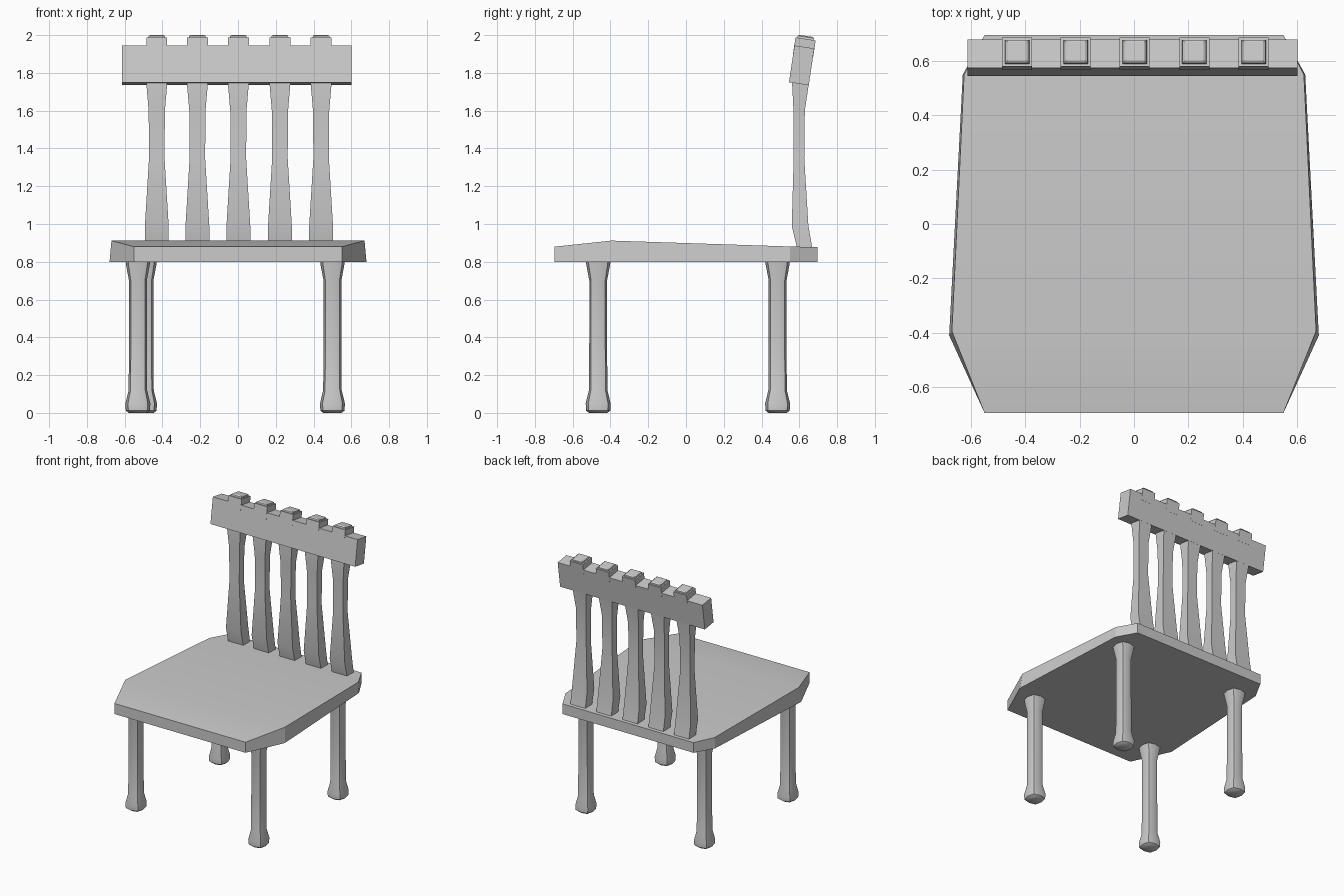
import bpy, bmesh, math
from mathutils import Matrix

if "Cube" in bpy.data.objects:
    bpy.data.objects.remove(bpy.data.objects["Cube"], do_unlink=True)

grey = bpy.data.materials.new("plain_grey")
grey.use_nodes = True
grey.diffuse_color = (0.6, 0.6, 0.6, 1)
grey.node_tree.nodes["Principled BSDF"].inputs["Base Color"].default_value = (0.6, 0.6, 0.6, 1)


def finish(bm, name, smooth=None):
    """Turn a bmesh into a named object in the chair colour."""
    bmesh.ops.recalc_face_normals(bm, faces=bm.faces)
    mesh = bpy.data.meshes.new(name)
    bm.to_mesh(mesh)
    bm.free()
    mesh.materials.append(grey)
    obj = bpy.data.objects.new(name, mesh)
    bpy.context.collection.objects.link(obj)
    if smooth:
        bpy.ops.object.select_all(action="DESELECT")
        obj.select_set(True)
        bpy.context.view_layer.objects.active = obj
        bpy.ops.object.shade_smooth_by_angle(angle=math.radians(smooth))
    return obj


def loft(bm, rings, caps=True):
    """Skin a stack of equal rings; returns the vertex rings."""
    loops = [[bm.verts.new(p) for p in ring] for ring in rings]
    for low, high in zip(loops, loops[1:]):
        for i in range(len(low)):
            j = (i + 1) % len(low)
            bm.faces.new((low[i], low[j], high[j], high[i]))
    if caps:
        bm.faces.new(loops[0])
        bm.faces.new(loops[-1])
    return loops


def rect(cx, cy, z, hx, hy):
    return [(cx + sx * hx, cy + sy * hy, z) for sx, sy in ((-1, -1), (1, -1), (1, 1), (-1, 1))]


# Seat: eight-cornered slab whose top rises to a ridge near the front
def outline(half):
    return half + [(-x, y, z) for x, y, z in reversed(half)]


bm = bmesh.new()
under = outline([(0.55, -0.695, 0.8), (0.68, -0.41, 0.8), (0.63, 0.55, 0.8), (0.55, 0.695, 0.8)])
upper = outline([(0.55, -0.695, 0.88), (0.67, -0.395, 0.912), (0.625, 0.55, 0.881), (0.55, 0.695, 0.877)])
bottom, top = loft(bm, [under, upper], caps=False)
bm.faces.new(bottom)
for i in range(3):
    bm.faces.new((top[i], top[i + 1], top[6 - i], top[7 - i]))
finish(bm, "seat", 20)

# Legs: square posts with bulging sides, flared at both ends
LEG = [(0.0, 0.048), (0.012, 0.064), (0.05, 0.066), (0.12, 0.049),
       (0.4, 0.047), (0.7, 0.047), (0.79, 0.064), (0.81, 0.065)]


def leg(name, cx, cy):
    bm = bmesh.new()
    rings = []
    for z, r in LEG:
        c = r * 0.79
        shape = [(r, 0), (c, c), (0, r), (-c, c), (-r, 0), (-c, -c), (0, -r), (c, -c)]
        rings.append([(cx + x, cy + y, z) for x, y in shape])
    loft(bm, rings)
    finish(bm, name, 42)


leg("front_right_leg", -0.53, -0.465)
leg("front_left_leg", 0.5, -0.465)
leg("back_right_leg", -0.495, 0.485)
leg("back_left_leg", 0.5, 0.485)

# Back spindles: height, half width, centre y, half depth
SPINDLE = [(0.86, 0.063, 0.631, 0.04), (0.99, 0.063, 0.604, 0.044), (1.35, 0.041, 0.598, 0.028),
           (1.6, 0.043, 0.599, 0.03), (1.74, 0.055, 0.606, 0.044), (1.8, 0.055, 0.612, 0.044)]
CENTRES = [-0.43, -0.215, 0.002, 0.222, 0.44]
for n, x in enumerate(CENTRES, 1):
    bm = bmesh.new()
    loft(bm, [rect(x, cy, z, hx, hy) for z, hx, cy, hy in SPINDLE])
    finish(bm, f"back_spindle_{n}", 20)

# Top rail, leaning back
lean = Matrix.Translation((0, 0.5975, 1.7425)) @ Matrix.Rotation(math.radians(-8.5), 4, "X")
bm = bmesh.new()
loft(bm, [rect(-0.006, 0, z, 0.607, 0.053) for z in (0, 0.197)])
finish(bm, "top_rail").matrix_world = lean

# Square finials with small bevelled caps above each spindle
for n, x in enumerate(CENTRES, 1):
    bm = bmesh.new()
    loft(bm, [rect(x, 0, 0.15, 0.055, 0.054), rect(x, 0, 0.24, 0.055, 0.054),
              rect(x, 0, 0.24, 0.045, 0.045), rect(x, 0, 0.25, 0.043, 0.043),
              rect(x, 0, 0.256, 0.034, 0.034)])
    finish(bm, f"finial_{n}").matrix_world = lean
